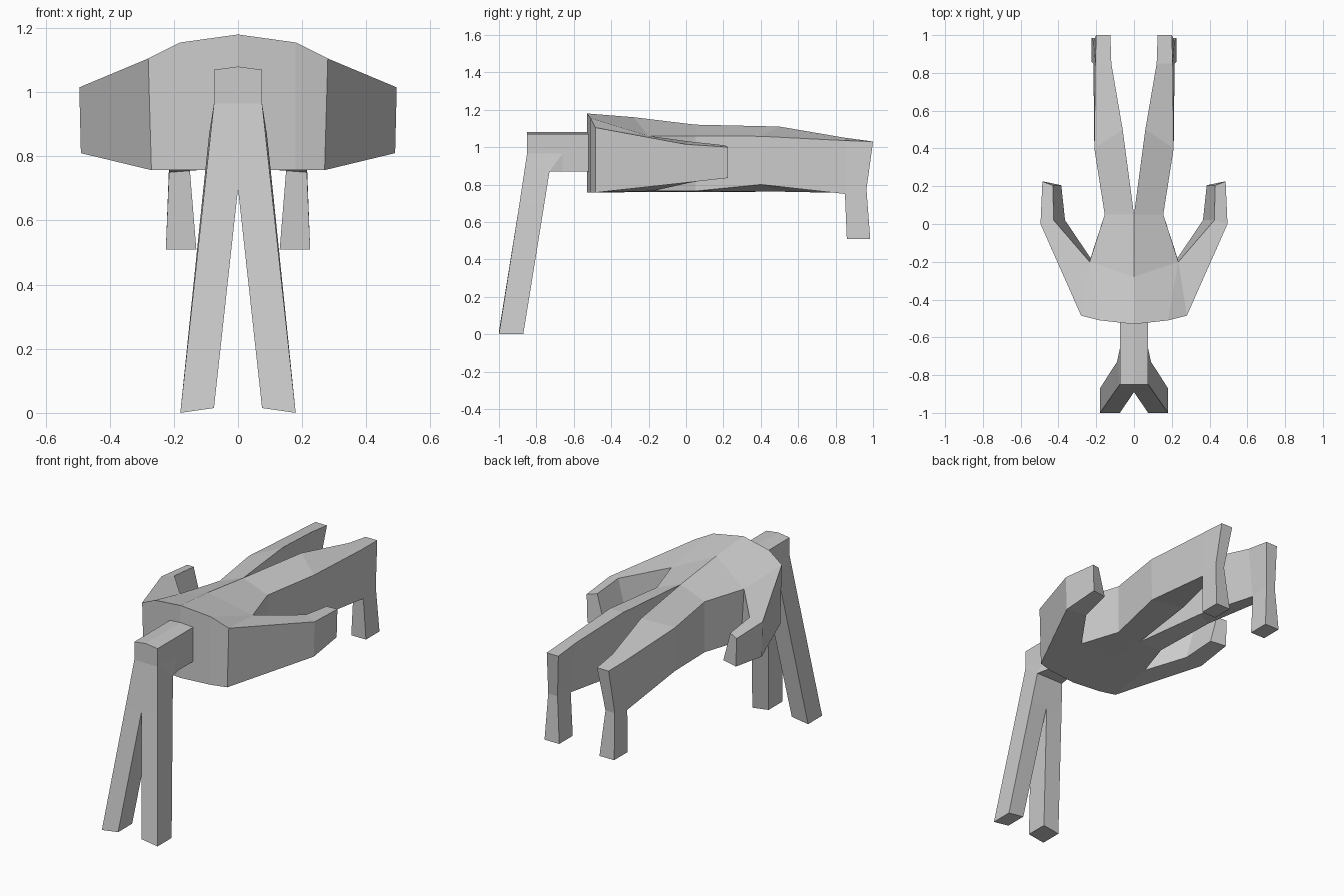
import bpy, bmesh

if "Cube" in bpy.data.objects:
    bpy.data.objects.remove(bpy.data.objects["Cube"])


def mirrored_object(name, polys):
    """Make one mesh from half-side polygons, reflected across x = 0 and welded."""
    bm = bmesh.new()
    for sx in (1, -1):
        for poly in polys:
            pts = list(dict.fromkeys(poly))
            if len(pts) > 2:
                bm.faces.new([bm.verts.new((sx * x, y, z)) for x, y, z in pts])
    bmesh.ops.remove_doubles(bm, verts=bm.verts, dist=0.0005)
    bmesh.ops.recalc_face_normals(bm, faces=bm.faces)
    me = bpy.data.meshes.new(name)
    bm.to_mesh(me)
    bm.free()
    ob = bpy.data.objects.new(name, me)
    bpy.context.collection.objects.link(ob)
    return ob


def strip(a, b, skip=(), closed=True):
    """Quads between two matching rings."""
    n = len(a)
    return [(a[i], a[(i + 1) % n], b[(i + 1) % n], b[i])
            for i in range(n if closed else n - 1) if i not in skip]


def loft(rings, cap=True):
    faces = [f for a, b in zip(rings, rings[1:]) for f in strip(a, b)]
    return faces + ([tuple(rings[-1])] if cap else [])


# torso rings: top centre, top mid, top outer, bottom outer, bottom mid, bottom centre
front = [(0, -.53, 1.18), (.18, -.51, 1.155), (.28, -.485, 1.105),
         (.27, -.485, .757), (.18, -.51, .757), (0, -.53, .757)]
wt, wb = (.235, -.2, 1.06), (.23, -.18, .765)
waist = [(0, -.28, 1.16), wt, wt, wb, wb, (0, -.2, .76)]
ht, hb = (.155, .05, 1.06), (.155, .05, .765)
hip = [(0, .05, 1.12), ht, ht, hb, hb, (0, .05, .76)]
body = strip(front, waist, skip=(2,), closed=False)   # gap takes the arm
body += strip(waist, hip, closed=False)
body += [(front[0], front[1], front[4], front[5]),
         (front[1], front[2], front[3], front[4])]

# arms
body += loft([
    [front[2], front[3], wb, wt],
    [(.495, 0, 1.015), (.49, 0, .81), (.365, .02, .81), (.425, .02, 1.03)],
    [(.485, .225, 1.0), (.48, .225, .835), (.385, .205, .84), (.43, .205, 1.01)]])

# rear legs
rear_in, rear_out = (.155, .965, .775), (.215, .965, .775)
knee_out, knee_in = (.215, .85, .75), (.15, .85, .755)
shin = [
    [hip[0], ht, hb, hip[5]],
    [(.06, .5, 1.11), (.21, .4, 1.058), (.205, .4, .80), (.06, .5, .762)],
    [(.12, .85, 1.05), (.205, .85, 1.035), knee_out, knee_in],
    [(.125, 1.0, 1.03), (.20, 1.0, 1.03), rear_out, rear_in]]
body += loft(shin[:3], cap=False)
body += strip(shin[2], shin[3], skip=(2,)) + [tuple(shin[3])]
# feet
body += loft([[knee_out, rear_out, rear_in, knee_in],
              [(.225, .86, .51), (.225, .985, .51), (.13, .985, .51), (.13, .86, .51)]])
mirrored_object("body", body)

# stand: neck block
tc0, tc1 = (0, -.52, 1.08), (0, -.85, 1.08)
to0, to1 = (.075, -.52, 1.07), (.075, -.85, 1.07)
bo0, bc0 = (.075, -.52, .87), (0, -.52, .87)
fo, fi = (.075, -.85, .965), (0, -.85, .965)
so, sb = (.075, -.66, .965), (.075, -.66, .87)
bo, bi = (.09, -.73, .87), (0, -.73, .87)
stand = [(tc0, to0, to1, tc1), (tc1, to1, fo, fi), (to0, to1, fo, so, sb, bo0),
         (fo, so, bo), (so, sb, bo), (bc0, bo0, sb, bo, bi)]
# stand: splayed front legs
stand += loft([[fo, bo, bi], [(.104, -.89, .70), (.108, -.757, .70), (0, -.757, .70)]],
              cap=False)[:2]
stand += [(fi, fo, (.104, -.89, .70), (0, -.89, .70))]
stand += loft([
    [(0, -.89, .70), (.104, -.89, .70), (.108, -.757, .70), (0, -.757, .70)],
    [(.075, -1.0, .015), (.18, -1.0, 0), (.18, -.87, 0), (.075, -.87, .015)]])
mirrored_object("front_stand", stand)
